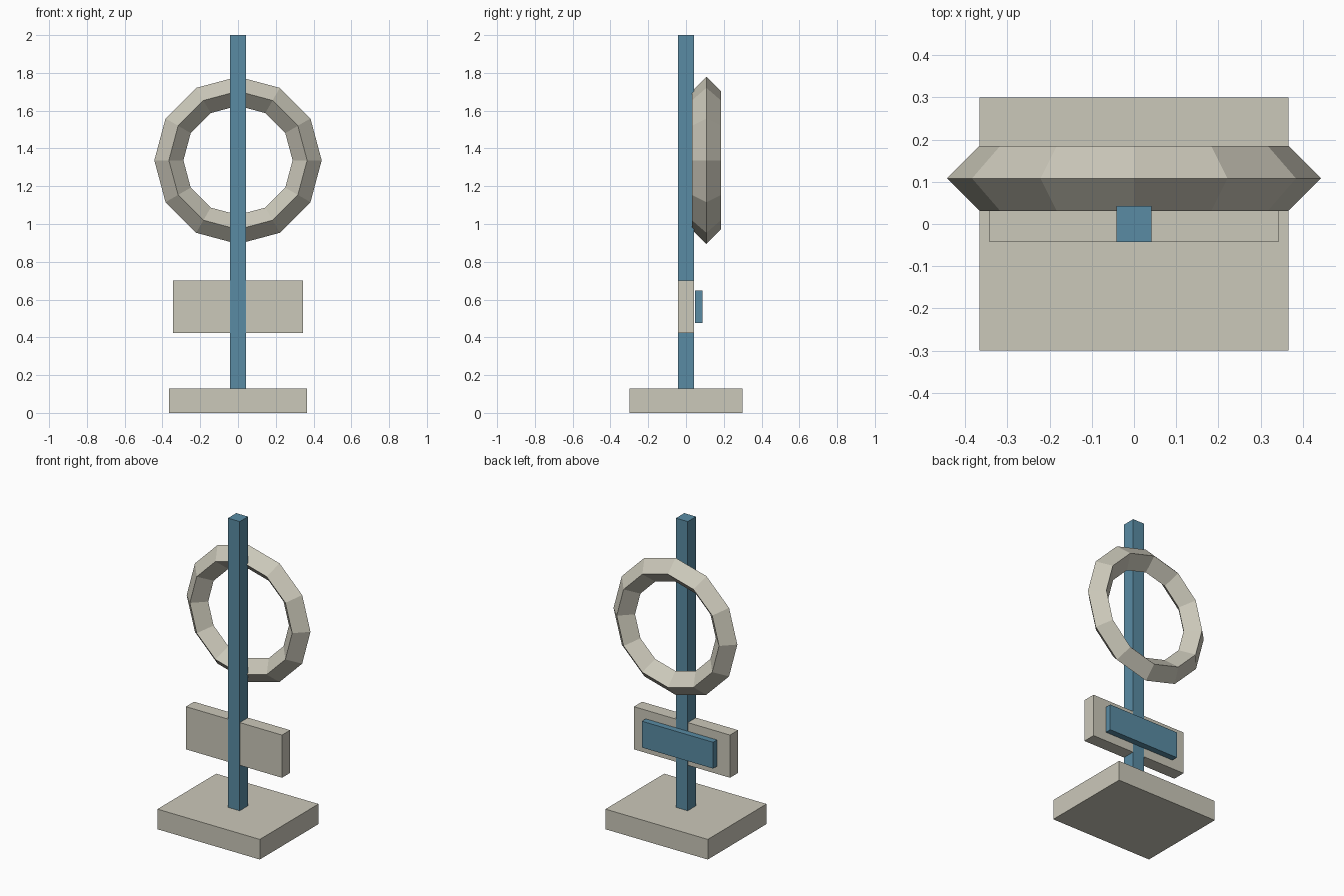
import bpy
import math

if "Cube" in bpy.data.objects:
    bpy.data.objects.remove(bpy.data.objects["Cube"])


def make_material(name, color):
    mat = bpy.data.materials.new(name)
    mat.diffuse_color = (*color, 1.0)
    mat.use_nodes = True
    mat.node_tree.nodes["Principled BSDF"].inputs["Base Color"].default_value = mat.diffuse_color
    return mat


stone = make_material("warm_grey", (0.60, 0.58, 0.49))
blue = make_material("steel_blue", (0.10, 0.26, 0.37))


def box(name, low, high, mat):
    """Axis-aligned box between two corners."""
    center = [(a + b) / 2 for a, b in zip(low, high)]
    bpy.ops.mesh.primitive_cube_add(size=1, location=center)
    obj = bpy.context.object
    obj.name = name
    obj.scale = [b - a for a, b in zip(low, high)]
    bpy.ops.object.transform_apply(location=False, rotation=False, scale=True)
    obj.data.materials.append(mat)
    return obj


# Base slab and upright post
box("base", (-0.366, -0.30, 0), (0.366, 0.30, 0.13), stone)
box("post", (-0.042, -0.0425, 0.10), (0.042, 0.0425, 2.0), blue)

# Sign board crossing the post, with a raised plate just behind it
box("sign_board", (-0.344, -0.0415, 0.424), (0.344, 0.0415, 0.70), stone)
box("back_plate", (-0.255, 0.047, 0.477), (0.255, 0.087, 0.647), blue)

# Faceted ring with a diamond cross-section, mounted behind the post
bpy.ops.mesh.primitive_torus_add(
    major_segments=12, minor_segments=4, major_radius=0.366, minor_radius=0.077,
    location=(0, 0.108, 1.337), rotation=(math.pi / 2, 0, 0))
ring = bpy.context.object
ring.name = "ring"
ring.data.materials.append(stone)
bpy.ops.object.shade_flat()
